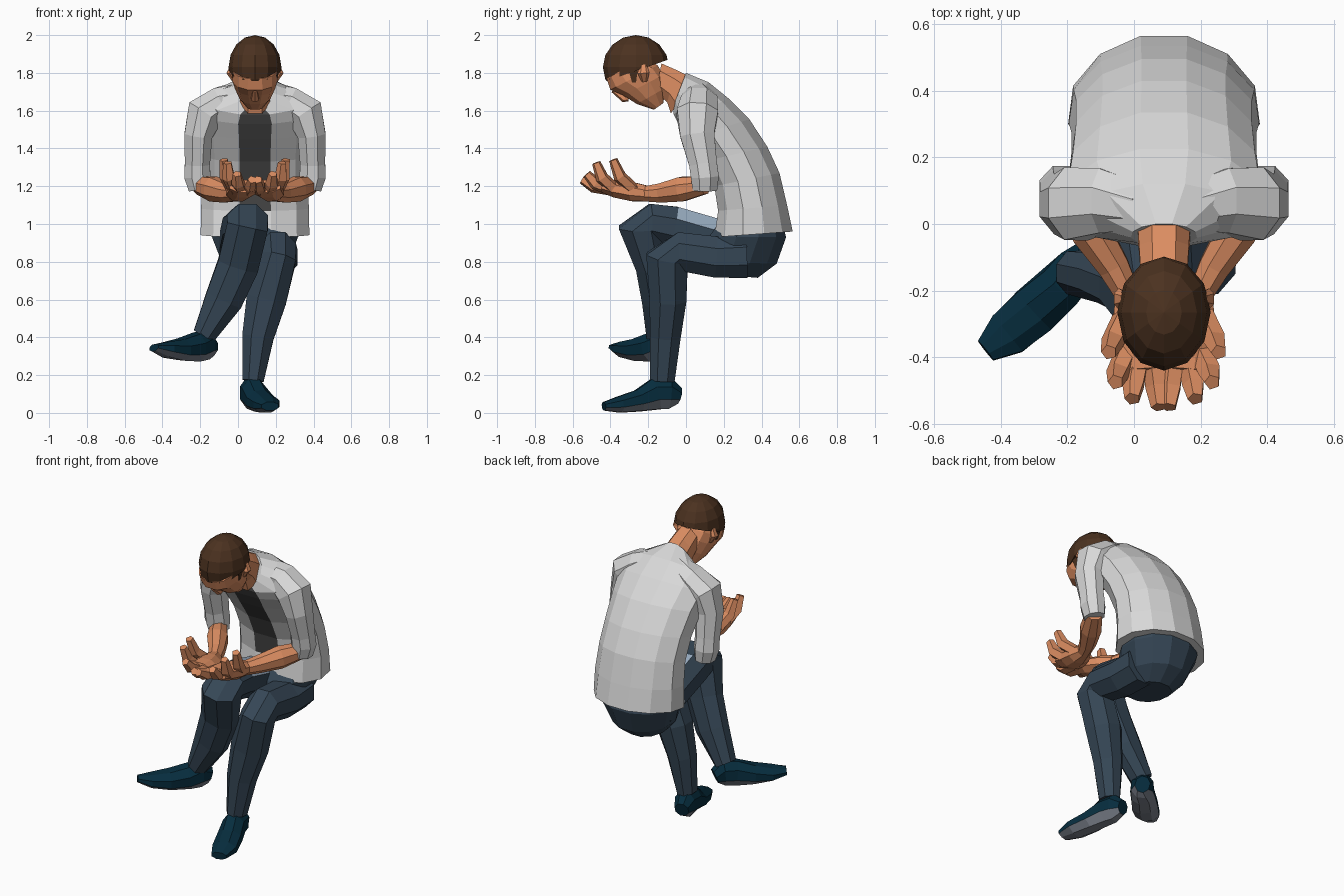
import bpy, bmesh, math
from mathutils import Vector

CX = 0.09  # the body's own mirror plane


def mat(name, r, g, b):
    m = bpy.data.materials.new(name)
    m.diffuse_color = (r, g, b, 1)
    return m


SHIRT = mat("light grey shirt", 0.69, 0.69, 0.69)
TEE = mat("dark grey undershirt", 0.07, 0.07, 0.07)
SKIN = mat("skin", 0.72, 0.27, 0.122)
HAIR = mat("brown hair", 0.07, 0.031, 0.014)
PANTS = mat("slate trousers", 0.036, 0.062, 0.092)
LAP = mat("pale blue lap", 0.33, 0.43, 0.55)
SHOE = mat("dark teal shoe", 0.002, 0.026, 0.048)
SOLE = mat("grey sole", 0.19, 0.21, 0.25)


def finish(bm, name, mats, rule=None):
    bmesh.ops.recalc_face_normals(bm, faces=bm.faces)
    bm.normal_update()
    if rule:
        for f in bm.faces:
            f.material_index = int(rule(f.normal, f.calc_center_median()))
    me = bpy.data.meshes.new(name)
    bm.to_mesh(me)
    bm.free()
    for m in mats:
        me.materials.append(m)
    ob = bpy.data.objects.new(name, me)
    bpy.context.collection.objects.link(ob)
    return ob


def loft(name, rings, mats, rule=None):
    bm = bmesh.new()
    loops = [[bm.verts.new(p) for p in r] for r in rings]
    n = len(loops[0])
    for a, b in zip(loops, loops[1:]):
        for i in range(n):
            j = (i + 1) % n
            bm.faces.new((a[i], a[j], b[j], b[i]))
    bm.faces.new(loops[0])
    bm.faces.new(loops[-1])
    return finish(bm, name, mats, rule)


def body(name, rows, mats, rule=None, n=12, e=0.85, egg=0.0):
    """Symmetric loft; each row is back y,z, front y,z, half width."""
    half = math.pi / n
    rings = []
    for yb, zb, yf, zf, hw in rows:
        mid = Vector((CX, (yb + yf) / 2, (zb + zf) / 2))
        fwd = Vector((0, yf - yb, zf - zb)) / 2 / math.cos(half) ** e
        ring = []
        for i in range(n):
            a = half + 2 * half * i
            s, c = math.sin(a), math.cos(a)
            s = math.copysign(abs(s) ** e, s)
            c = math.copysign(abs(c) ** e, c)
            ring.append(mid + Vector((hw * s * (1 + egg * c), 0, 0)) + fwd * c)
        rings.append(ring)
    return loft(name, rings, mats, rule)


def tube(name, pts, mats, rule=None, n=8, side=1):
    """Limb along a path; each point is x,y,z, side radius, depth radius."""
    P = [Vector((CX + side * (p[0] - CX), p[1], p[2])) for p in pts]
    rings = []
    for k, p in enumerate(P):
        t = (P[min(k + 1, len(P) - 1)] - P[max(k - 1, 0)]).normalized()
        u = Vector((1, 0, 0))
        u = (u - t * u.dot(t)).normalized()
        v = t.cross(u)
        r1, r2 = pts[k][3:]
        rings.append([p + u * r1 * math.cos(a) + v * r2 * math.sin(a)
                      for a in (2 * math.pi * (i + 0.5) / n for i in range(n))])
    return loft(name, rings, mats, rule)


# Open shirt over a hunched torso, undershirt showing as the front strip
body("shirt", [
    (0.565, 0.96, 0.15, 0.93, 0.29), (0.535, 1.10, 0.17, 1.07, 0.288),
    (0.495, 1.27, 0.15, 1.20, 0.28), (0.43, 1.41, 0.09, 1.33, 0.28),
    (0.335, 1.555, 0.01, 1.45, 0.29), (0.225, 1.665, -0.04, 1.53, 0.305),
    (0.12, 1.75, -0.065, 1.58, 0.265), (0.0, 1.80, -0.065, 1.63, 0.10)],
    [SHIRT, TEE], lambda nn, c: abs(c.x - CX) < 0.03 and c.y < 0.2
    and 1 < c.z < 1.63 and nn.y < -0.2, e=0.98, egg=0.1)

# Seat of the trousers
body("pelvis", [
    (0.38, 0.715, 0.10, 0.74, 0.12), (0.48, 0.79, 0.08, 0.80, 0.18),
    (0.53, 0.93, 0.12, 0.93, 0.235), (0.50, 1.05, 0.19, 1.03, 0.22)],
    [PANTS], e=0.95)

# Neck, head, nose
body("neck", [
    (-0.13, 1.85, -0.16, 1.70, 0.075), (-0.05, 1.815, -0.10, 1.645, 0.08),
    (0.04, 1.77, -0.08, 1.585, 0.085)], [SKIN], n=8)
body("face", [
    (-0.12, 1.64, -0.17, 1.605, 0.045), (-0.11, 1.72, -0.26, 1.635, 0.085),
    (-0.12, 1.79, -0.33, 1.68, 0.11), (-0.15, 1.84, -0.40, 1.71, 0.122),
    (-0.22, 1.88, -0.42, 1.77, 0.12)], [SKIN])
tube("nose", [(CX, -0.385, 1.71, 0.012, 0.015), (CX, -0.325, 1.662, 0.024, 0.02),
              (CX, -0.305, 1.665, 0.018, 0.015)], [SKIN], n=6)

# Hair cap, an ellipsoid cut along the hairline
bm = bmesh.new()
bmesh.ops.create_uvsphere(bm, u_segments=12, v_segments=8, radius=1)
for v in bm.verts:
    v.co = Vector((CX + 0.14 * v.co.x, -0.265 + 0.175 * v.co.y, 1.83 + 0.17 * v.co.z))
bmesh.ops.bisect_plane(bm, geom=bm.verts[:] + bm.edges[:] + bm.faces[:],
                       plane_co=(0, -0.44, 1.75),
                       plane_no=(0, -0.118, 0.34), clear_inner=True)
bmesh.ops.holes_fill(bm, edges=[e for e in bm.edges if e.is_boundary], sides=0)
finish(bm, "hair", [HAIR])

# Paired parts: ears, sideburns, sleeves, forearms, hands
FINGERS = [
    [(0.12, -0.40, 1.185), (0.11, -0.49, 1.20), (0.105, -0.55, 1.235)],
    [(0.165, -0.40, 1.185), (0.18, -0.48, 1.215), (0.185, -0.525, 1.265)],
    [(0.20, -0.38, 1.185), (0.228, -0.445, 1.245), (0.235, -0.475, 1.325)],
    [(0.205, -0.27, 1.175), (0.243, -0.35, 1.25), (0.255, -0.385, 1.34)]]
for s, lab in ((1, "left"), (-1, "right")):
    tube(lab + "_ear", [(0.21, -0.225, 1.84, 0.012, 0.02),
                        (0.225, -0.225, 1.80, 0.018, 0.032),
                        (0.20, -0.22, 1.755, 0.01, 0.015)], [SKIN], n=6, side=s)
    tube(lab + "_sideburn", [(0.208, -0.28, 1.82, 0.015, 0.035),
                             (0.20, -0.275, 1.75, 0.008, 0.015)], [HAIR], n=4, side=s)
    tube(lab + "_sleeve", [
        (0.16, 0.06, 1.685, 0.075, 0.08), (0.27, 0.07, 1.645, 0.09, 0.105),
        (0.355, 0.06, 1.585, 0.108, 0.118), (0.39, 0.06, 1.47, 0.08, 0.098),
        (0.395, 0.09, 1.32, 0.072, 0.08), (0.395, 0.10, 1.25, 0.075, 0.08),
        (0.385, 0.10, 1.18, 0.06, 0.07)], [SHIRT], side=s)
    tube(lab + "_forearm", [
        (0.385, 0.10, 1.205, 0.05, 0.05), (0.31, -0.02, 1.185, 0.064, 0.07),
        (0.24, -0.13, 1.165, 0.05, 0.055), (0.20, -0.21, 1.16, 0.04, 0.044)],
        [SKIN], side=s)
    tube(lab + "_palm", [
        (0.20, -0.20, 1.16, 0.04, 0.044), (0.18, -0.28, 1.17, 0.07, 0.054),
        (0.155, -0.37, 1.185, 0.085, 0.05), (0.15, -0.44, 1.20, 0.08, 0.036)],
        [SKIN], side=s)
    for i, path in enumerate(FINGERS):
        tube(f"{lab}_finger_{i + 1}",
             [p + (r, r) for p, r in zip(path, (0.036, 0.036, 0.024))],
             [SKIN], n=5, side=s)

# Supporting leg, and the other leg crossed over it with the pale lap patch
tube("supporting_leg", [
    (0.20, 0.32, 0.83, 0.12, 0.125), (0.205, 0.16, 0.825, 0.118, 0.118),
    (0.21, -0.04, 0.855, 0.105, 0.11), (0.215, -0.10, 0.82, 0.10, 0.12),
    (0.15, -0.095, 0.60, 0.115, 0.105), (0.105, -0.11, 0.40, 0.09, 0.088),
    (0.08, -0.125, 0.17, 0.06, 0.07)], [PANTS])
tube("crossed_leg", [
    (0.0, 0.32, 0.87, 0.11, 0.12), (0.01, 0.18, 0.915, 0.115, 0.115),
    (0.03, -0.07, 0.985, 0.12, 0.118), (0.05, -0.19, 1.005, 0.118, 0.11),
    (0.05, -0.235, 0.985, 0.118, 0.13), (0.0, -0.185, 0.78, 0.118, 0.09),
    (-0.075, -0.16, 0.60, 0.108, 0.08), (-0.18, -0.145, 0.41, 0.065, 0.07)],
    [PANTS, LAP], lambda nn, c: nn.z > 0.3 and nn.x > -0.3 and -0.06 < c.y < 0.16)

# Shoes with grey soles
sole = lambda nn, c: nn.z < -0.5
tube("planted_shoe", [
    (0.055, -0.035, 0.09, 0.045, 0.045), (0.07, -0.09, 0.105, 0.066, 0.09),
    (0.085, -0.16, 0.10, 0.07, 0.09), (0.115, -0.25, 0.065, 0.078, 0.062),
    (0.15, -0.35, 0.045, 0.078, 0.047), (0.17, -0.435, 0.035, 0.05, 0.024)],
    [SHOE, SOLE], sole)
tube("raised_shoe", [
    (-0.14, -0.09, 0.34, 0.045, 0.05), (-0.17, -0.13, 0.36, 0.068, 0.085),
    (-0.22, -0.185, 0.348, 0.075, 0.08), (-0.30, -0.26, 0.335, 0.082, 0.062),
    (-0.38, -0.33, 0.335, 0.075, 0.044), (-0.445, -0.38, 0.345, 0.04, 0.02)],
    [SHOE, SOLE], sole)
